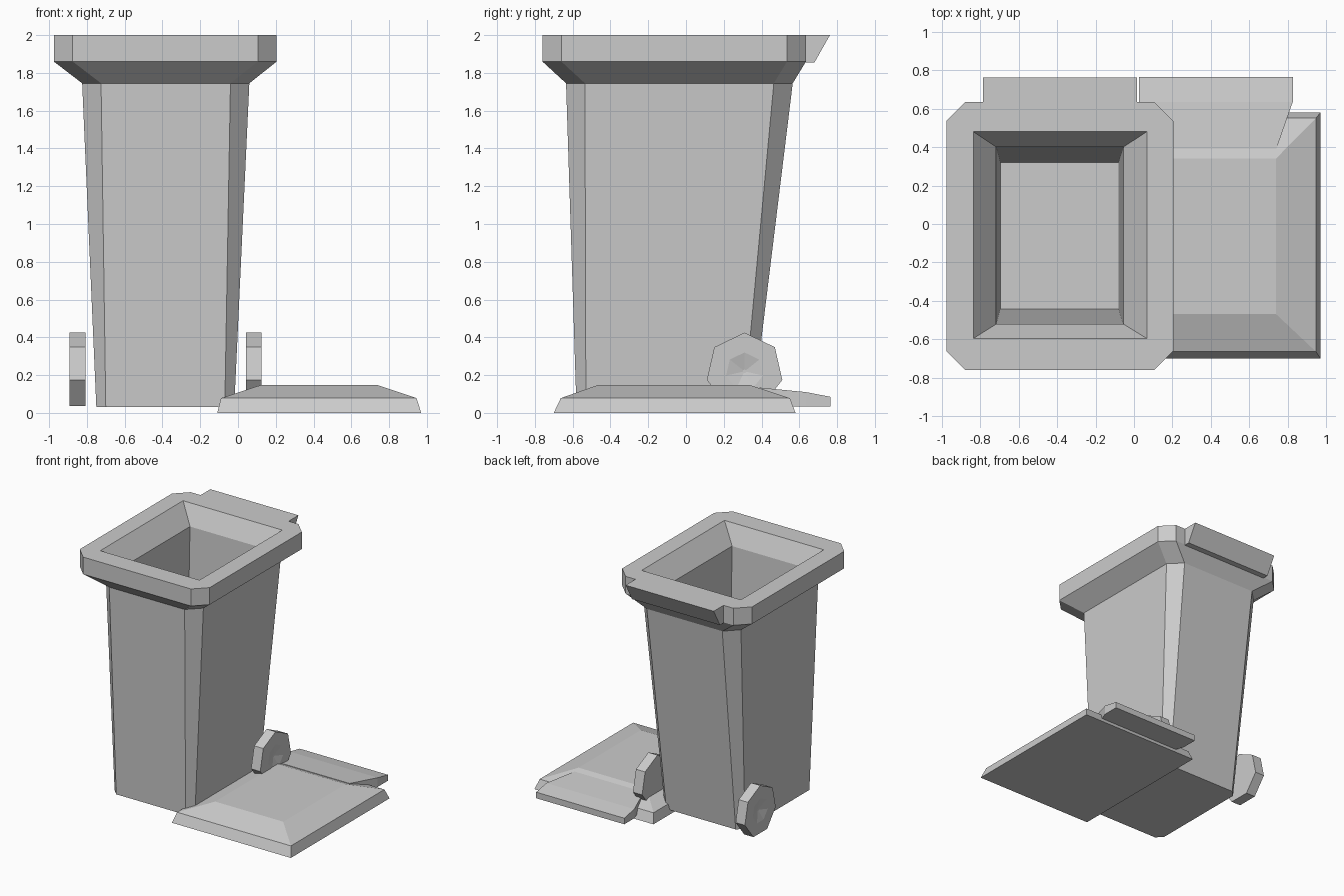
import bpy
import bmesh
from math import pi, sin, cos

cube = bpy.data.objects.get("Cube")
if cube:
    bpy.data.objects.remove(cube, do_unlink=True)

grey = bpy.data.materials.new("light grey plastic")
grey.use_nodes = True
colour = (0.6, 0.6, 0.6, 1)
grey.diffuse_color = colour
grey.node_tree.nodes["Principled BSDF"].inputs["Base Color"].default_value = colour


def octagon(x0, x1, y0, y1, z, cut=0.0):
    """Rectangle with cut corners; a zero cut collapses to a rectangle."""
    c = cut
    return [(x0 + c, y0, z), (x1 - c, y0, z), (x1, y0 + c, z), (x1, y1 - c, z),
            (x1 - c, y1, z), (x0 + c, y1, z), (x0, y1 - c, z), (x0, y0 + c, z)]


def loft(name, loops):
    """Skin a stack of equal-length loops and cap both ends."""
    bm = bmesh.new()
    rings = [[bm.verts.new(p) for p in loop] for loop in loops]
    n = len(rings[0])
    for a, b in zip(rings, rings[1:]):
        for i in range(n):
            j = (i + 1) % n
            bm.faces.new((a[i], a[j], b[j], b[i]))
    bm.faces.new(rings[0][::-1])
    bm.faces.new(rings[-1])
    bmesh.ops.remove_doubles(bm, verts=bm.verts, dist=0.0005)
    bmesh.ops.recalc_face_normals(bm, faces=bm.faces)
    mesh = bpy.data.meshes.new(name)
    bm.to_mesh(mesh)
    bm.free()
    mesh.materials.append(grey)
    obj = bpy.data.objects.new(name, mesh)
    bpy.context.scene.collection.objects.link(obj)
    return obj


# Bin shell: tapered body, flared rim, funnel opening and hollow inside
loft("bin_body", [
    octagon(-0.75, -0.02, -0.58, 0.355, 0.03, 0.05),
    octagon(-0.825, 0.06, -0.635, 0.565, 1.745, 0.1),
    octagon(-0.975, 0.205, -0.76, 0.635, 1.86, 0.1),
    octagon(-0.975, 0.205, -0.76, 0.635, 2.0, 0.1),
    octagon(-0.835, 0.067, -0.595, 0.48, 2.0),
    octagon(-0.716, -0.055, -0.52, 0.4, 1.85),
    octagon(-0.695, -0.08, -0.443, 0.32, 0.1),
])

# Grab bar behind the rim
bar = [(0.63, 2.0), (0.762, 2.0), (0.68, 1.855), (0.63, 1.855)]
loft("rim_handle", [[(x, y, z) for y, z in bar] for x in (-0.785, 0.015)])


# Seven-sided wheels with a dished outer face
def wheel(name, inner, outer, dish):
    def ring(x, r):
        return [(x, 0.31 + r * sin(i * 2 * pi / 7), 0.22 + r * cos(i * 2 * pi / 7))
                for i in range(7)]
    loft(name, [ring(inner, 0.205), ring(outer, 0.205),
                ring(outer, 0.1), ring(dish, 0.01)])


wheel("left_wheel", 0.042, 0.125, 0.105)
wheel("right_wheel", -0.808, -0.892, -0.872)

# Lid lying on the ground
loft("lid", [
    octagon(-0.11, 0.97, -0.7, 0.58, 0.0),
    octagon(-0.09, 0.945, -0.663, 0.55, 0.078),
    octagon(0.12, 0.738, -0.468, 0.34, 0.147),
])

# Lid handle: slab narrowing into the lid
left, right = 0.025, 0.825
sections = [(0.39, 0.085, 0.134), (0.635, 0.0, 0.11), (0.765, 0.0, 0.085)]
loft("lid_handle", [
    [(left + s, y, 0.035), (right - s, y, 0.035), (right - s, y, top), (left + s, y, top)]
    for y, s, top in sections
])
